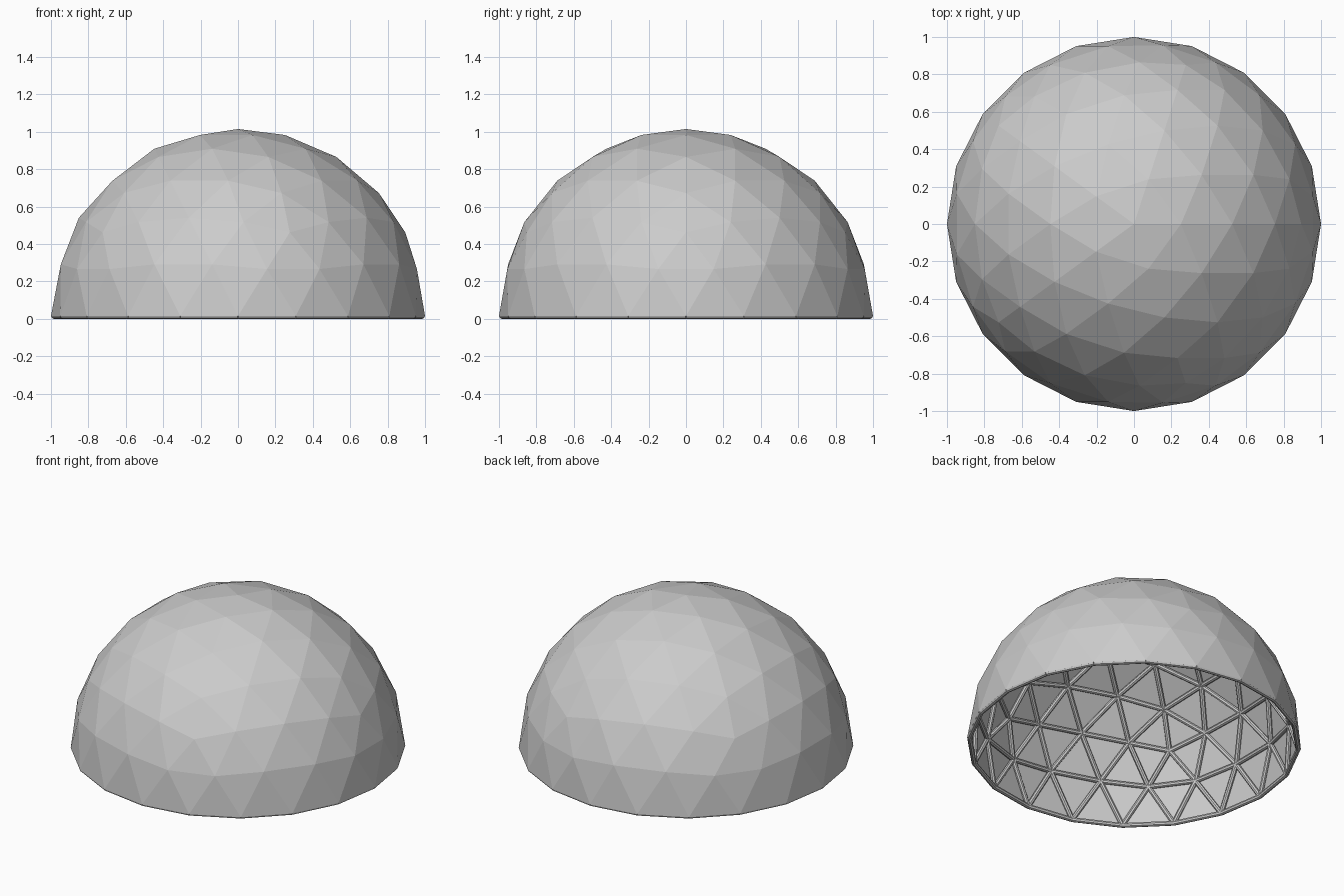
import bpy, bmesh, math
from mathutils import Vector, Matrix

if "Cube" in bpy.data.objects:
    bpy.data.objects.remove(bpy.data.objects["Cube"])

FREQ = 4            # divisions per icosahedron edge
BAR = 0.015         # strut radius
LIFT = BAR          # dome rests on its bottom ring of struts


def ring(z, r, start):
    return [Vector((r * math.cos(math.radians(start + 72 * i)),
                    r * math.sin(math.radians(start + 72 * i)), z)) for i in range(5)]


def finish(bm, name):
    me = bpy.data.meshes.new(name)
    bm.to_mesh(me)
    ob = bpy.data.objects.new(name, me)
    ob.location.z = LIFT
    bpy.context.collection.objects.link(ob)
    return ob


# icosahedron triangles that reach above the equator
h = 1 / math.sqrt(5)
top = Vector((0, 0, 1))
up, low = ring(h, 2 * h, 0), ring(-h, 2 * h, 36)
tris = []
for i in range(5):
    j = (i + 1) % 5
    tris += [(top, up[i], up[j]), (up[i], low[i], up[j]), (low[i], low[j], up[j])]

# dome panels: split each triangle, push onto the sphere, keep the upper half
dome = bmesh.new()
for a, b, c in tris:
    def pt(i, j):
        return (a * (FREQ - i - j) + b * i + c * j).normalized()
    cells = []
    for i in range(FREQ):
        for j in range(FREQ - i):
            cells.append((pt(i, j), pt(i + 1, j), pt(i, j + 1)))
            if i + j < FREQ - 1:
                cells.append((pt(i + 1, j), pt(i + 1, j + 1), pt(i, j + 1)))
    for cell in cells:
        if min(p.z for p in cell) > -1e-4:
            dome.faces.new([dome.verts.new(p) for p in cell])
bmesh.ops.remove_doubles(dome, verts=dome.verts, dist=1e-4)
bmesh.ops.recalc_face_normals(dome, faces=dome.faces)
finish(dome, "dome_panels")

# struts: a round bar just inside every panel edge
bars = bmesh.new()
for e in dome.edges:
    p, q = (v.co * (1 - BAR - 0.0005) for v in e.verts)
    d = q - p
    m = Matrix.Translation((p + q) / 2) @ d.to_track_quat('Z', 'Y').to_matrix().to_4x4()
    bmesh.ops.create_cone(bars, cap_ends=True, segments=8, radius1=BAR, radius2=BAR,
                          depth=d.length, matrix=m)
finish(bars, "frame_struts")
bars.free()
dome.free()
